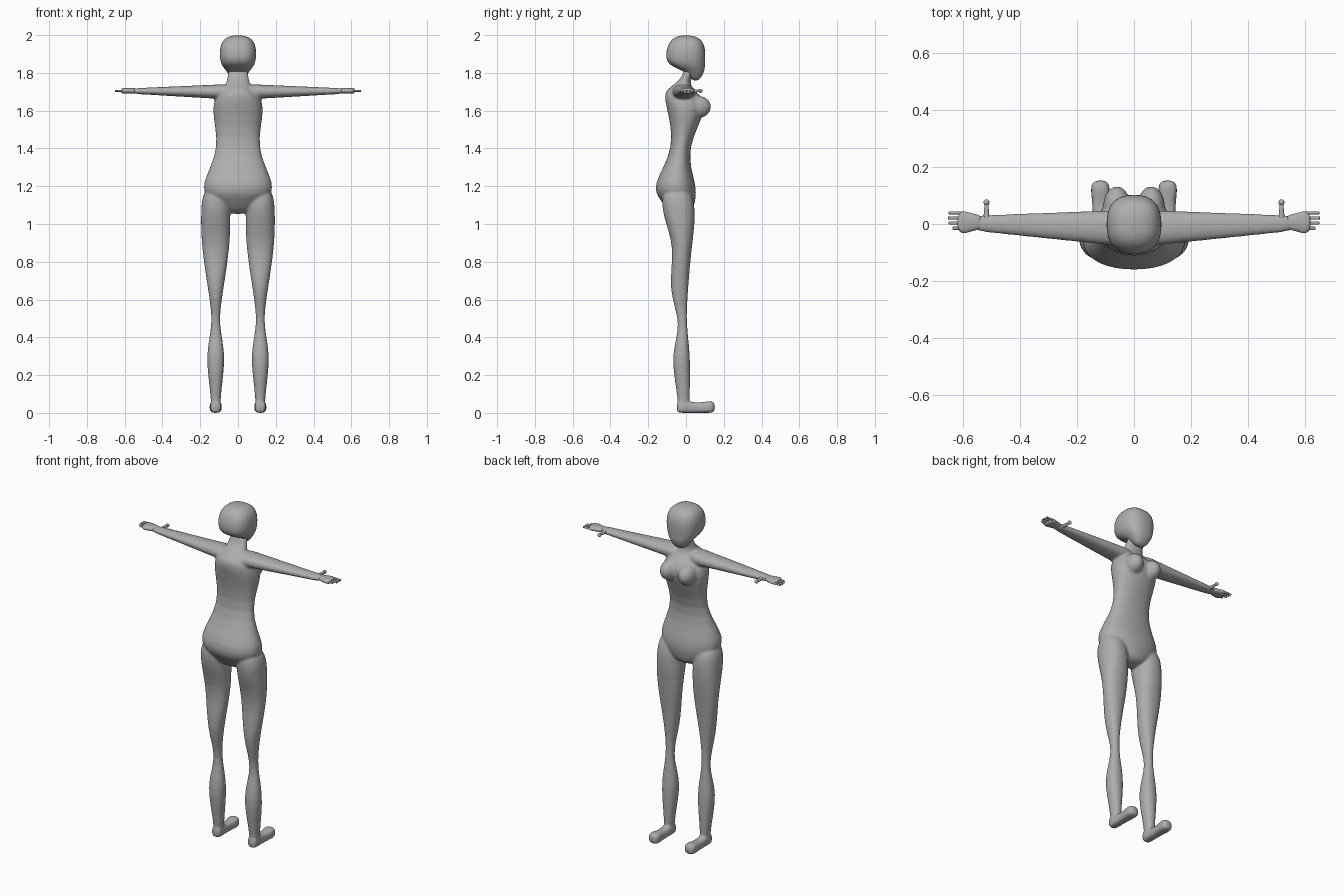
import bpy
import bmesh
from math import cos, sin, tau, copysign
from mathutils import Matrix, Vector

if "Cube" in bpy.data.objects:
    bpy.data.objects.remove(bpy.data.objects["Cube"], do_unlink=True)

grey = bpy.data.materials.new("plain grey")
grey.use_nodes = True
grey.diffuse_color = (.42, .42, .42, 1)
grey.node_tree.nodes["Principled BSDF"].inputs["Base Color"].default_value = grey.diffuse_color


def loft(bm, axis, sections, sides=24, power=2.2, flip=1):
    """Closed tube along an axis; sections hold position, centre u and v, radius u and v."""
    rings = []
    for position, centre_u, centre_v, radius_u, radius_v in sections:
        ring = []
        for i in range(sides):
            c, s = cos(tau * i / sides), sin(tau * i / sides)
            u = centre_u + radius_u * copysign(abs(c) ** (2 / power), c)
            v = centre_v + radius_v * copysign(abs(s) ** (2 / power), s)
            point = {"x": (position, u, v), "y": (u, position, v), "z": (u, v, position)}[axis]
            ring.append(bm.verts.new((point[0] * flip, point[1], point[2])))
        rings.append(ring)
    for low, high in zip(rings, rings[1:]):
        for i in range(sides):
            j = (i + 1) % sides
            bm.faces.new((low[i], low[j], high[j], high[i]))
    bm.faces.new(rings[0][::-1])
    bm.faces.new(rings[-1])


def upright(profile, centre=0):
    """Sections of an upright part from its height, half width, back and front."""
    return [(z, centre, (back + front) / 2, half, (front - back) / 2)
            for z, half, back, front in profile]


def ball(bm, location, scale, flip):
    """Ellipsoid, mirrored across the middle when flip is negative."""
    place = Matrix.LocRotScale(Vector(location), None, Vector(scale))
    mirror = Matrix.Diagonal((flip, 1, 1, 1))
    bmesh.ops.create_uvsphere(bm, u_segments=16, v_segments=10, radius=1, matrix=mirror @ place)


def finish(bm, name, blend=False):
    """Turn the mesh into a smooth object, optionally fusing its overlapping parts."""
    bmesh.ops.recalc_face_normals(bm, faces=bm.faces)
    mesh = bpy.data.meshes.new(name)
    bm.to_mesh(mesh)
    bm.free()
    mesh.materials.append(grey)
    mesh.polygons.foreach_set("use_smooth", [True] * len(mesh.polygons))
    obj = bpy.data.objects.new(name, mesh)
    bpy.context.collection.objects.link(obj)
    rounding = obj.modifiers.new("round", "SUBSURF")
    rounding.levels = rounding.render_levels = 2
    if blend:
        fuse = obj.modifiers.new("fuse", "REMESH")
        fuse.mode = "VOXEL"
        fuse.voxel_size = .007
        fuse.use_smooth_shade = True
        soften = obj.modifiers.new("soften", "SMOOTH")
        soften.factor = .5
        soften.iterations = 6


# Upright profiles: height, half width, back, front
torso = [
    (1.05, .05, -.08, .03), (1.12, .15, -.13, .05), (1.2, .21, -.19, .06),
    (1.4, .085, -.05, -.01), (1.64, .158, -.11, .14), (1.71, .075, -.12, .03),
    (1.76, .055, -.02, .02), (1.84, .055, -.01, .05),
]
leg = [
    (1.2, .07, -.13, .03), (1.05, .08, -.13, .055), (.88, .076, -.055, .03),
    (.65, .04, -.1, .01), (.47, .012, -.02, 0), (.31, .058, -.085, .025),
    (.1, .025, -.045, .02), (.02, .028, -.045, .02),
]
head = [
    (1.757, .03, .03, .07), (1.81, .06, 0, .1), (1.84, .09, -.1, .1),
    (1.9, .1, -.11, .105), (1.97, .09, -.09, .095), (2, .04, -.04, .04),
]
# Foot: distance forward, half width, half height
foot = [(-.05, .025, .03), (-.03, .03, .035), (.06, .025, .025), (.12, .036, .032), (.155, .028, .03)]
leg_centre = .118

# Arm: an even taper from shoulder to wrist
arm = []
for step in range(8):
    t = step / 7
    arm.append((.03 + .54 * t, .018 * t - .015, 1.7 + .004 * t, .065 - .038 * t, .042 - .028 * t))

# Body: torso, neck, legs, feet, arms and bust fused into one skin
bm = bmesh.new()
loft(bm, "z", upright(torso))
for side in (1, -1):
    loft(bm, "z", upright(leg, leg_centre), flip=side)
    loft(bm, "y", [(y, leg_centre, high, wide, high) for y, wide, high in foot], power=3, flip=side)
    loft(bm, "x", arm, flip=side)
    ball(bm, (.06, .06, 1.62), (.05, .075, .06), side)
finish(bm, "body", blend=True)

# Head with the jaw hanging forward
bm = bmesh.new()
loft(bm, "z", upright(head), power=2.5)
finish(bm, "head")

# Hands: palm, four straight fingers and a thumb with a rounded tip
hand_height = 1.705
for side, name in ((1, "left_hand"), (-1, "right_hand")):
    bm = bmesh.new()
    palm = [(.53, .026), (.57, .03), (.6, .044), (.62, .025)]
    loft(bm, "x", [(x, .006, hand_height, wide, .015) for x, wide in palm], flip=side)
    for i, tip in enumerate((.65, .652, .65, .637)):
        joints = (.59, .62, tip - .004, tip)
        finger = [(x, .039 - .018 * i, hand_height, .006, .006) for x in joints]
        loft(bm, "x", finger, sides=8, flip=side)
    thumb = [(.02 * i, .517, hand_height, .014 - .002 * i, .014 - .002 * i) for i in range(5)]
    loft(bm, "y", thumb, sides=8, flip=side)
    ball(bm, (.517, .076, hand_height), (.011, .011, .011), side)
    finish(bm, name)
